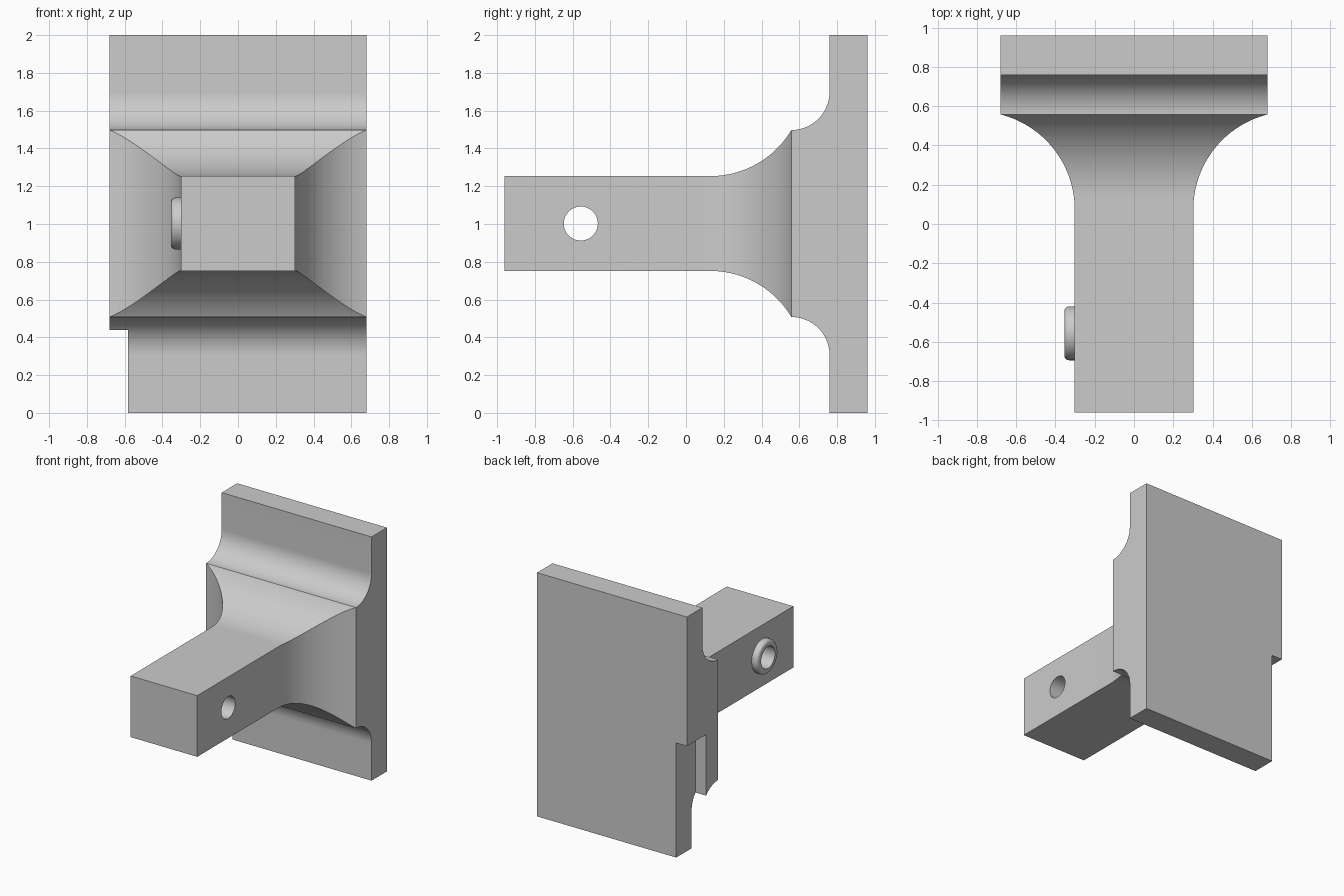
import bpy, bmesh
from math import sin, cos, asin, acos, pi, sqrt
from mathutils import Vector

old = bpy.data.objects.get("Cube")
if old:
    bpy.data.objects.remove(old, do_unlink=True)

grey = bpy.data.materials.new("plain_grey")
grey.use_nodes = True
grey.diffuse_color = (0.6, 0.6, 0.6, 1)
grey.node_tree.nodes["Principled BSDF"].inputs["Base Color"].default_value = (0.6, 0.6, 0.6, 1)

MID = 1.0025            # height of the arm's axis
FRONT, BACK = -0.96, 0.96
PLATE_Y, RIDGE_Y = 0.76, 0.558
HALF_W, HALF_RIDGE = 0.68, 0.495
ARM_W, ARM_H = 0.302, 0.251
FLARE = 0.5             # radius of the flare from arm to plate
STEPS = 32


def make_object(name, bm):
    bmesh.ops.recalc_face_normals(bm, faces=bm.faces)
    mesh = bpy.data.meshes.new(name)
    bm.to_mesh(mesh)
    bm.free()
    mesh.materials.append(grey)
    obj = bpy.data.objects.new(name, mesh)
    bpy.context.collection.objects.link(obj)
    return obj


def prism(name, points, depth):
    """Close an outline of 3D points and extrude it along depth."""
    bm = bmesh.new()
    face = bm.faces.new([bm.verts.new(p) for p in points])
    new = bmesh.ops.extrude_face_region(bm, geom=[face])["geom"]
    bmesh.ops.translate(bm, vec=depth, verts=[v for v in new if isinstance(v, bmesh.types.BMVert)])
    return make_object(name, bm)


def lathe_x(name, profile, y, z):
    """Revolve a closed (x, radius) profile around an axis along x."""
    bm = bmesh.new()
    sides = 64
    rings = [[bm.verts.new((x, y + r * cos(2 * pi * i / sides), z + r * sin(2 * pi * i / sides)))
              for x, r in profile] for i in range(sides)]
    n = len(profile)
    for i in range(sides):
        a, b = rings[i], rings[(i + 1) % sides]
        for j in range(n):
            k = (j + 1) % n
            bm.faces.new((a[j], a[k], b[k], b[j]))
    return make_object(name, bm)


def combine(target, other, operation):
    mod = target.modifiers.new(operation.lower(), 'BOOLEAN')
    mod.operation, mod.solver, mod.object = operation, 'EXACT', other
    bpy.ops.object.select_all(action='DESELECT')
    target.select_set(True)
    bpy.context.view_layer.objects.active = target
    bpy.ops.object.modifier_apply(modifier=mod.name)
    bpy.data.objects.remove(other, do_unlink=True)


def flare(inner, outer):
    """Arc leaving the arm tangentially and ending at the ridge: (offset, y)."""
    end = acos(1 - (outer - inner) / FLARE)
    start_y = RIDGE_Y - FLARE * sin(end)
    return [(inner + FLARE * (1 - cos(end * i / STEPS)), start_y + FLARE * sin(end * i / STEPS))
            for i in range(STEPS + 1)]


# Body: plan outline crossed with side outline
plan = [(ARM_W, FRONT)] + flare(ARM_W, HALF_W) + [(HALF_W, BACK)]
plan = [(x, y, -0.1) for x, y in plan] + [(-x, y, -0.1) for x, y in reversed(plan)]
body = prism("mounting_body", plan, (0, 0, 2.2))

cove = PLATE_Y - RIDGE_Y
upper = [(ARM_H, FRONT)] + flare(ARM_H, HALF_RIDGE)
upper += [(HALF_RIDGE + cove * (1 - cos(a)), RIDGE_Y + cove * sin(a))
          for a in (pi / 2 * i / STEPS for i in range(1, STEPS + 1))]
top = [(-1, y, MID + h) for h, y in upper] + [(-1, PLATE_Y, 2), (-1, BACK, 2)]
bottom = [(-1, y, MID - h) for h, y in upper] + [(-1, PLATE_Y, 0), (-1, BACK, 0)]
combine(body, prism("side_outline", top + bottom[::-1], (2, 0, 0)), 'INTERSECT')

# Notch in the lower back corner
notch = [(-1, 0.71, -0.2), (-0.583, 0.71, -0.2), (-0.583, 1.2, -0.2), (-1, 1.2, -0.2)]
combine(body, prism("notch_cutter", notch, (0, 0, 1.14)), 'DIFFERENCE')

# Pin hole across the arm
HOLE_Y, HOLE_R = -0.557, 0.09
circle = [(-1, HOLE_Y + HOLE_R * cos(2 * pi * i / 64), MID + HOLE_R * sin(2 * pi * i / 64))
          for i in range(64)]
combine(body, prism("hole_cutter", circle, (2, 0, 0)), 'DIFFERENCE')

# Collar around the hole, with a rounded outer rim
RIM, OUT, R = 0.025, -0.355, 0.137
profile = [(-0.29, HOLE_R), (-0.29, R)]
profile += [(OUT + RIM * (1 - sin(a)), R - RIM * (1 - cos(a)))
            for a in (pi / 2 * i / 8 for i in range(9))]
profile += [(OUT, HOLE_R)]
collar = lathe_x("hole_collar", profile, HOLE_Y, MID)

# Smooth curves, sharp corners
for obj in (body, collar):
    bpy.ops.object.select_all(action='DESELECT')
    obj.select_set(True)
    bpy.context.view_layer.objects.active = obj
    bpy.ops.object.shade_smooth_by_angle(angle=0.5)
